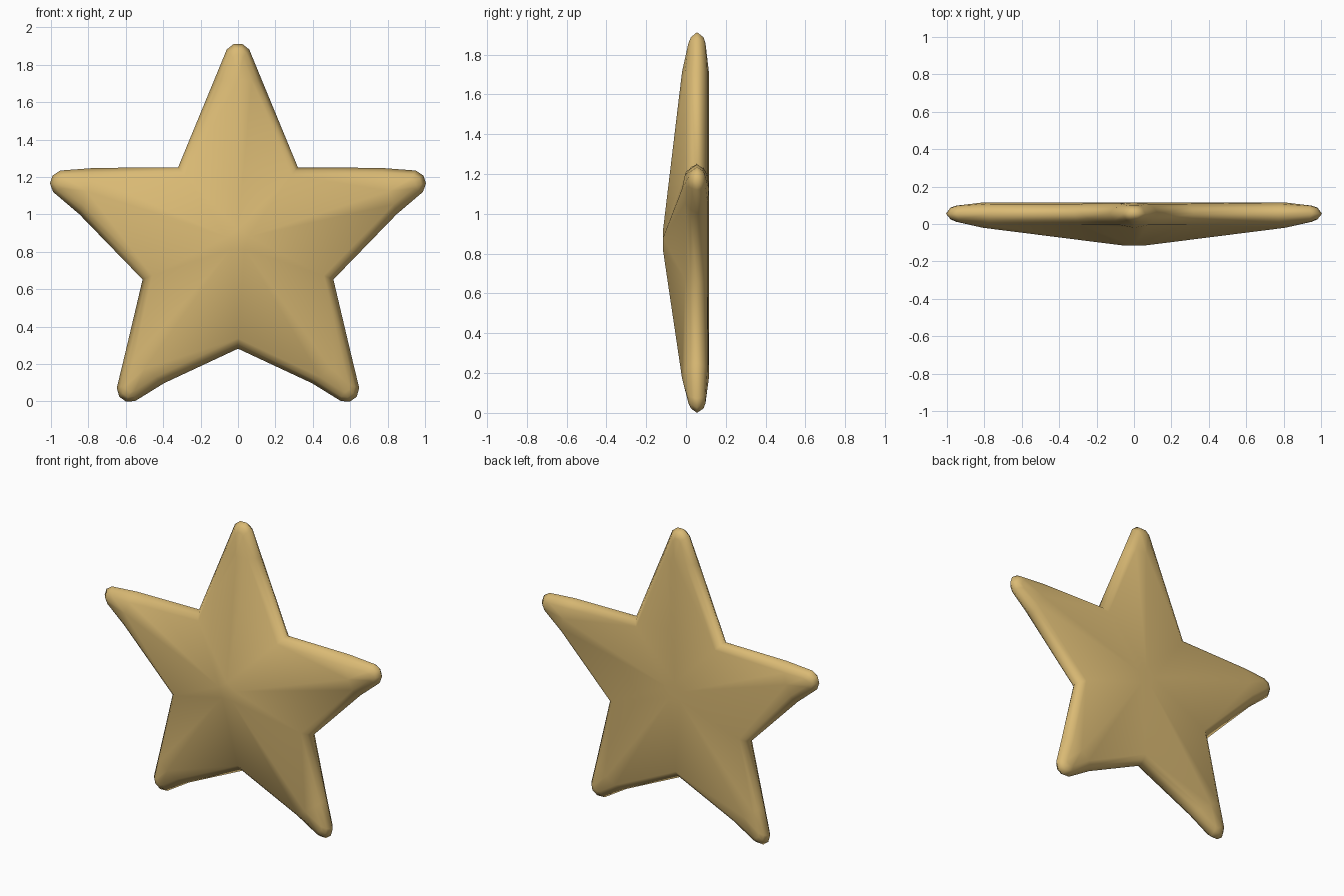
import bpy, bmesh, math
from mathutils import Vector

if "Cube" in bpy.data.objects:
    bpy.data.objects.remove(bpy.data.objects["Cube"])

ZC = 0.85                                    # height of the star centre
CENTRE = Vector((0, ZC))
# valley corner clockwise of each arm, starting with the top arm
VALLEYS = [Vector(p) for p in
           ((0.32, 1.24), (0.51, 0.64), (0, 0.27), (-0.51, 0.64), (-0.32, 1.24))]
# half outline of an arm end: distance along the arm, half width, inset weights
ARM = [(0.85, 0.13, 0.0, 1.0), (1.02, 0.06, 0.8, 0.6), (1.05, 0.022, 1.0, 0.15)]
# rounded rim: inset, depth y, depth y at the arm ends
RIM = [(0.055, -0.005, 0.012), (0.025, 0.02, 0.025), (0.0, 0.055, 0.055),
       (0.025, 0.09, 0.088), (0.055, 0.108, 0.098)]


def arm_point(i, u, v):
    a = math.radians(90 - 72 * i)
    return CENTRE + Vector((u * math.cos(a) + v * math.sin(a),
                            u * math.sin(a) - v * math.cos(a)))


bm = bmesh.new()


def vert(p, y):
    return bm.verts.new((p.x, y, p.y))


def ring(d, y, y_end):
    """Star outline, seven points per arm (six at the end, one in the valley)."""
    out = []
    for i in range(5):
        half = [(u - d * a, v - d * b, y if a == 0 else y_end) for u, v, a, b in ARM]
        out += [vert(arm_point(i, u, -v), h) for u, v, h in half]
        out += [vert(arm_point(i, u, v), h) for u, v, h in reversed(half)]
        r = VALLEYS[i] - CENTRE
        out.append(vert(CENTRE + r * (1 - d / r.length), y))
    return out


def cap(loop, y_mid, y_end):
    """Face of the star with a ridge along every arm."""
    mid = vert(CENTRE, y_mid)
    near = [vert(arm_point(i, 0.06, 0), y_mid) for i in range(5)]
    far = [vert(arm_point(i, 0.85, 0), y_end) for i in range(5)]
    for i in range(5):
        s = loop[7 * i:7 * i + 7]
        before = loop[7 * i - 1]
        j = (i + 1) % 5
        for f in ((before, s[0], far[i], near[i]), (s[5], s[6], near[i], far[i]),
                  (s[6], near[j], near[i]), (near[i], near[j], mid)):
            bm.faces.new(f)
        for k in range(5):
            bm.faces.new((s[k], s[k + 1], far[i]))


# rounded rim and the two ridged faces
rings = [ring(*r) for r in RIM]
for a, b in zip(rings, rings[1:]):
    for k in range(35):
        n = (k + 1) % 35
        bm.faces.new((a[k], a[n], b[n], b[k]))
cap(rings[0], -0.115, -0.02)
cap(rings[-1], 0.115, 0.115)
bmesh.ops.recalc_face_normals(bm, faces=bm.faces)
for f in bm.faces:
    f.smooth = True

# stand on the ground
low = min(v.co.z for v in bm.verts)
for v in bm.verts:
    v.co.z -= low

mesh = bpy.data.meshes.new("star")
bm.to_mesh(mesh)
bm.free()
mat = bpy.data.materials.new("pale gold")
mat.diffuse_color = (0.70, 0.49, 0.175, 1)
mat.use_nodes = True
mat.node_tree.nodes["Principled BSDF"].inputs["Base Color"].default_value = mat.diffuse_color
mesh.materials.append(mat)
star = bpy.data.objects.new("star", mesh)
bpy.context.collection.objects.link(star)
